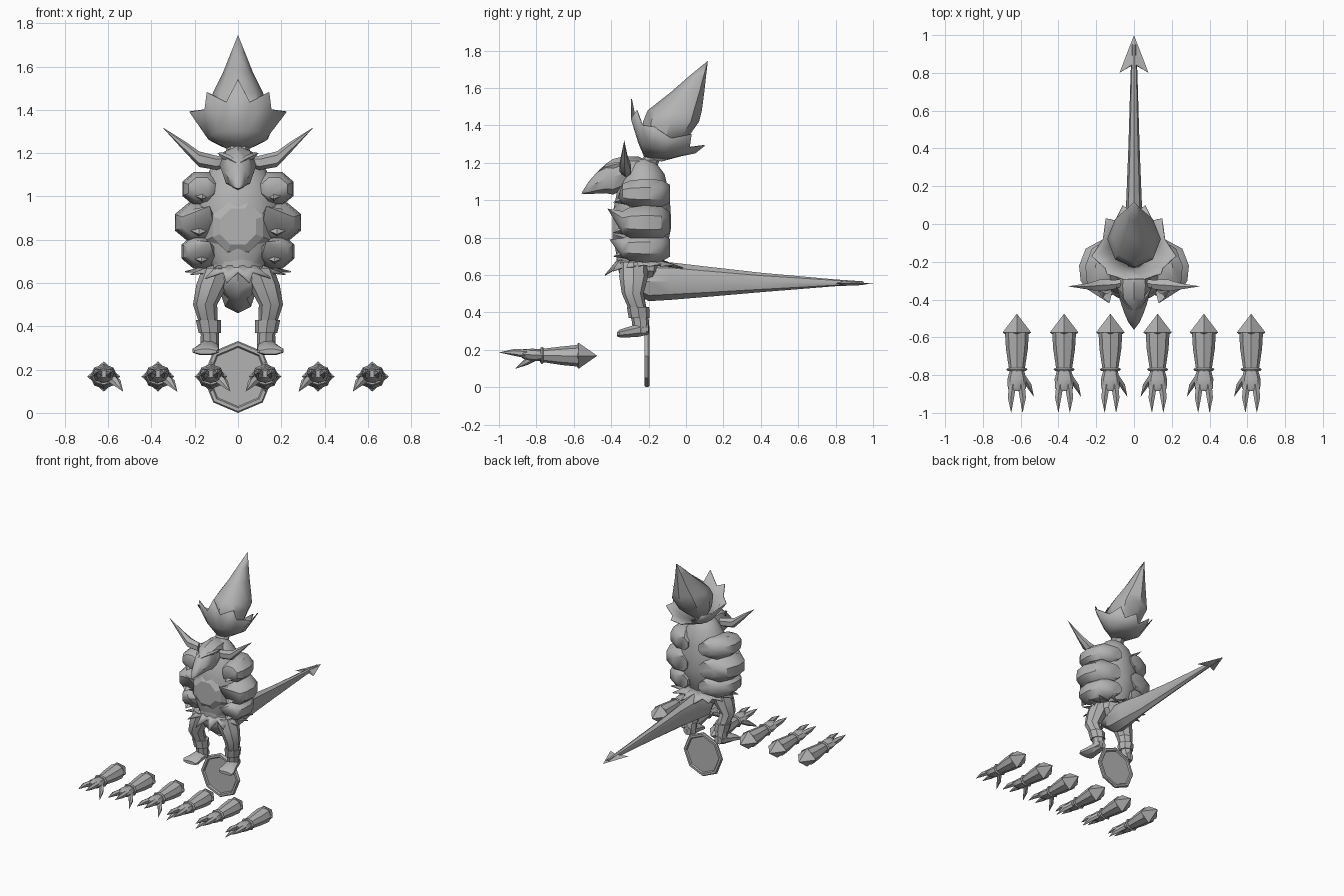
import bpy, bmesh, math

grey = bpy.data.materials.new("plain grey")
grey.diffuse_color = (0.45, 0.45, 0.45, 1)


def finish(name, bm, mirror=False, angle=35, thick=0):
    """Turn a bmesh into a finished, optionally mirrored object."""
    bmesh.ops.recalc_face_normals(bm, faces=bm.faces)
    me = bpy.data.meshes.new(name)
    bm.to_mesh(me)
    bm.free()
    me.materials.append(grey)
    ob = bpy.data.objects.new(name, me)
    bpy.context.collection.objects.link(ob)
    bpy.ops.object.select_all(action='DESELECT')
    bpy.context.view_layer.objects.active = ob
    ob.select_set(True)
    bpy.ops.object.shade_smooth_by_angle(angle=math.radians(angle))
    if thick:
        ob.modifiers.new("thickness", 'SOLIDIFY').thickness = thick
    if mirror:
        ob.modifiers.new("mirror", 'MIRROR')
    return ob


def loft(name, axis, rings, n=8, turn=0.0, mirror=False, angle=35):
    """Skin rings (x, y, z, radius a, radius b) lying across the axis; radius 0 is a tip."""
    bm = bmesh.new()
    loops = []
    for x, y, z, a, b in rings:
        loop = []
        for i in range(n if a else 1):
            t = math.tau * (i + turn) / n
            u, v = a * math.sin(t), b * math.cos(t)
            off = {'x': (0, u, v), 'y': (u, 0, v), 'z': (u, v, 0)}[axis]
            loop.append(bm.verts.new((x + off[0], y + off[1], z + off[2])))
        loops.append(loop)
    for p, q in zip(loops, loops[1:]):
        for i in range(n):
            j = (i + 1) % n
            if len(p) == 1:
                bm.faces.new((p[0], q[i], q[j]))
            elif len(q) == 1:
                bm.faces.new((p[i], p[j], q[0]))
            else:
                bm.faces.new((p[i], p[j], q[j], q[i]))
    for end in (loops[0], loops[-1]):
        if len(end) > 1:
            bm.faces.new(end)
    return finish(name, bm, mirror, angle)


def ragged(name, rows, thick=0.006):
    """Skin half-outline rows (front to back), closing them around the centre plane."""
    bm = bmesh.new()
    loops = []
    for row in rows:
        full = row + [(-x, y, z) for x, y, z in reversed(row) if x > 1e-4]
        loops.append([bm.verts.new(p) for p in full])
    for p, q in zip(loops, loops[1:]):
        for i in range(len(p)):
            j = (i + 1) % len(p)
            bm.faces.new((p[i], p[j], q[j], q[i]))
    return finish(name, bm, thick=thick)


# Torso and flat belly patch
loft("torso", 'z', [(0, -.25, .67, .12, .115), (0, -.24, .75, .18, .14), (0, -.235, .85, .2, .155),
                    (0, -.235, .95, .2, .153), (0, -.23, 1.05, .17, .138), (0, -.225, 1.14, .12, .11),
                    (0, -.23, 1.2, .075, .07), (0, -.23, 1.22, .04, .04)], 12)
loft("belly_patch", 'y', [(0, -.33, .86, .16, .16), (0, -.372, .86, .125, .125), (0, -.392, .86, .09, .09)],
     8, .5, angle=10)

# Puffed shoulder and flank lobes ending in forward spikes
for label, zc, w, h, xc, tip in (("upper", 1.035, .1, .085, .165, (.14, -.37, 1.0)),
                                 ("middle", .88, .12, .1, .18, (.13, -.42, .955)),
                                 ("lower", .745, .1, .085, .168, (.13, -.41, .79))):
    loft(label + "_lobe", 'y', [(xc - .07, -.085, zc, w * .55, h * .6), (xc - .03, -.13, zc, w * .95, h * .92),
                                (xc, -.22, zc, w, h), (xc + .005, -.3, zc, w * .88, h * .88),
                                (xc + .003, -.34, zc, w * .66, h * .66), (*tip, 0, 0)], 8, .5, True, 40)
    loft(label + "_lobe_spike", 'y', [(xc, -.3, zc - .02, w * .7, h * .5),
                                      (xc + .0, -.39, zc - h * .55, 0, 0)], 4, 0, True)

# Head with hooked beak
loft("head", 'y', [(0, -.19, 1.15, .05, .05), (0, -.25, 1.155, .08, .077), (0, -.33, 1.145, .085, .09),
                   (0, -.39, 1.125, .078, .095), (0, -.43, 1.115, .066, .078), (0, -.48, 1.09, .048, .055),
                   (0, -.52, 1.066, .03, .034), (0, -.56, 1.035, 0, 0)], 8, 0, angle=40)
loft("brow", 'x', [(.008, -.455, 1.155, .012, .012), (.04, -.425, 1.175, .016, .016),
                   (.075, -.37, 1.19, .016, .014), (.095, -.33, 1.2, 0, 0)], 4, 0, True)
loft("ear_horn", 'x', [(.06, -.31, 1.16, .02, .025), (.1, -.32, 1.155, .028, .033),
                       (.18, -.325, 1.172, .036, .036), (.24, -.33, 1.225, .02, .026),
                       (.35, -.33, 1.32, 0, 0)], 6, 0, True, 45)

# Topknot: stalk, ragged leaf cup and flame-shaped bulb
loft("stalk", 'z', [(0, -.2, 1.18, .045, .045), (0, -.19, 1.215, .055, .05), (0, -.18, 1.24, .04, .04)], 8)
rim = [(0, -.295, 1.54), (.055, -.295, 1.435), (.145, -.265, 1.48), (.155, -.235, 1.4), (.225, -.17, 1.39),
       (.165, -.08, 1.33), (.15, .03, 1.35), (.1, .02, 1.28), (.06, .1, 1.29), (0, .05, 1.25)]
base, middle = [], []
for i in range(10):
    t = math.pi * i / 9
    s, c = math.sin(t), math.cos(t)
    s = 0 if i in (0, 9) else s
    base.append((.04 * s, -.175 - .045 * c, 1.215 + .008 * c))
    middle.append((.14 * s, -.14 - .115 * c, 1.27 + .035 * c))
ragged("leaf_cup", [base, middle, rim])
loft("flame_bulb", 'z', [(0, -.17, 1.23, .045, .045), (0, -.115, 1.32, .115, .115), (0, -.08, 1.42, .142, .15),
                         (0, -.06, 1.48, .115, .145), (0, .01, 1.58, .066, .088), (0, .06, 1.66, .034, .047),
                         (0, .117, 1.745, 0, 0)], 8, 0, angle=40)

# Belt and ragged skirt
loft("belt", 'z', [(0, -.25, .672, .128, .122), (0, -.25, .708, .128, .122)], 12)
waist, hem = [], []
for i in range(15):
    t = math.pi * i / 14
    s, c = math.sin(t), math.cos(t)
    s = 0 if i in (0, 14) else s
    k, z = (1.0, .61 + .045 * s - .02 * c) if i % 2 else (.66, .65)
    waist.append((.118 * s, -.25 - .115 * c, .685))
    hem.append((.245 * k * s, -.225 - .215 * k * c, z))
ragged("skirt", [waist, hem])

# Pelvis and long tail with arrow tip
loft("pelvis", 'z', [(0, -.25, .69, .12, .115), (0, -.25, .62, .135, .11), (0, -.25, .56, .075, .09),
                     (0, -.22, .465, 0, 0)], 8)
loft("tail", 'y', [(0, -.29, .58, .05, .06), (0, -.2, .565, .085, .105), (0, -.08, .567, .072, .1),
                   (0, .1, .564, .042, .082), (0, .4, .56, .03, .052), (0, .8, .558, .018, .018),
                   (0, .95, .556, .01, .01)], 8)
bm = bmesh.new()
outline = [bm.verts.new(p) for p in ((0, 1.0, .553), (.077, .8, .556), (.018, .835, .556),
                                     (-.018, .835, .556), (-.077, .8, .556))]
for top in (.57, .542):
    hub = bm.verts.new((0, .85, top))
    for i in range(5):
        bm.faces.new((outline[i], outline[(i + 1) % 5], hub))
finish("tail_arrow", bm, angle=20)

# Legs, ankle cuffs and feet
loft("leg", 'z', [(.09, -.28, .67, .075, .075), (.12, -.28, .59, .073, .077), (.152, -.285, .5, .056, .058),
                  (.14, -.262, .43, .045, .05), (.13, -.245, .36, .042, .046), (.13, -.24, .29, .043, .042)],
     8, 0, True)
loft("ankle_cuff", 'z', [(.13, -.25, .37, .052, .056), (.137, -.257, .43, .058, .06)], 8, 0, True)
loft("foot", 'y', [(.13, -.2, .31, .032, .03), (.133, -.25, .305, .045, .038), (.143, -.31, .294, .055, .03),
                   (.15, -.355, .287, .066, .022), (.15, -.37, .283, .055, .012)], 8, .5, True)

# Octagonal shield with raised rim on both sides
loft("shield", 'y', [(0, y, .166, .162 * k, .166 * k) for y, k in
                     ((-.205, .82), (-.196, .86), (-.196, .96), (-.203, 1), (-.213, 1),
                      (-.222, .96), (-.222, .86), (-.211, .82))], 8, 0, angle=15)

# Three loose arms, mirrored to six
for i, x in enumerate((-.62, -.37, -.125)):
    tag = "_" + str(i + 1)
    loft("arm_spike" + tag, 'y', [(x, -.475, .168, 0, 0), (x, -.575, .168, .076, .07),
                                  (x, -.585, .168, .06, .055)], 4, 0, True)
    loft("forearm" + tag, 'y', [(x, -.575, .168, .063, .058), (x, -.66, .168, .058, .05),
                                (x, -.78, .17, .04, .034)], 8, 0, True)
    loft("bracelet" + tag, 'y', [(x, -.762, .17, .048, .04), (x, -.77, .17, .056, .046),
                                 (x, -.778, .17, .048, .04)], 8, 0, True)
    loft("palm" + tag, 'y', [(x, -.77, .172, .036, .03), (x, -.82, .172, .05, .034),
                             (x, -.87, .178, .048, .026), (x, -.885, .18, .035, .016)], 8, 0, True)
    for label, dx in (("outer", -.03), ("inner", .03)):
        loft(label + "_finger" + tag, 'y', [(x + dx * .75, -.85, .178, .022, .024),
                                            (x + dx * 1.05, -.92, .186, .019, .018),
                                            (x + dx, -1.0, .186, 0, 0)], 6, 0, True)
    loft("thumb" + tag, 'y', [(x + .025, -.8, .165, .022, .022), (x + .06, -.85, .14, .02, .022),
                              (x + .09, -.915, .098, 0, 0)], 6, 0, True)
